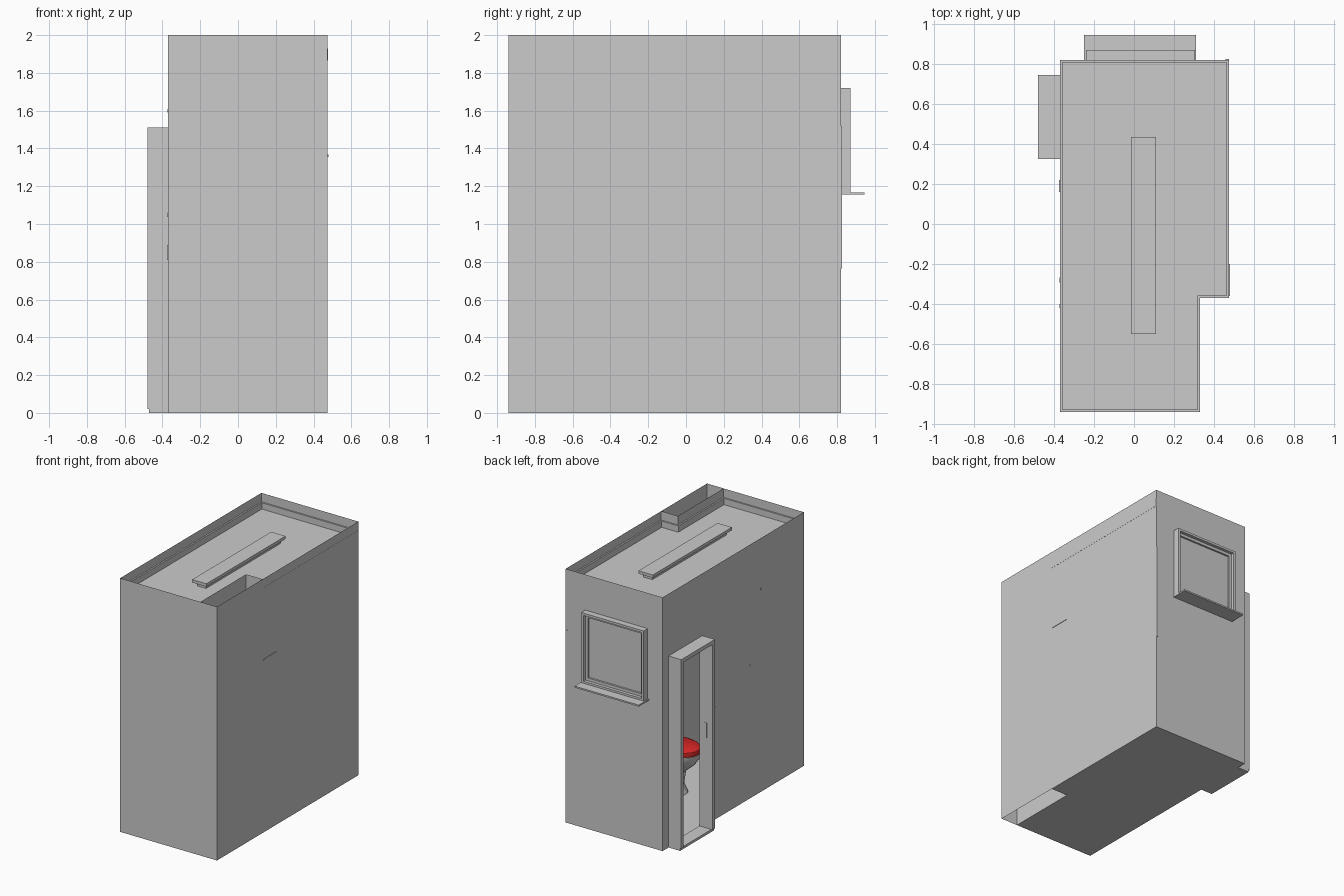
import bpy, bmesh, math

if "Cube" in bpy.data.objects:
    bpy.data.objects.remove(bpy.data.objects["Cube"])

X0, X1, Y0, Y1 = -0.37, 0.475, -0.94, 0.82   # outer shell
NX, NY = 0.33, -0.37                         # boxed-out corner
ROOM = [(X0, Y0), (NX, Y0), (NX, NY), (X1, NY), (X1, Y1), (X0, Y1)]


def finish(name, bm, smooth=False, recalc=True):
    if recalc:
        bmesh.ops.recalc_face_normals(bm, faces=bm.faces[:])
    me = bpy.data.meshes.new(name)
    bm.to_mesh(me)
    bm.free()
    ob = bpy.data.objects.new(name, me)
    bpy.context.collection.objects.link(ob)
    if smooth:
        bpy.ops.object.select_all(action='DESELECT')
        ob.select_set(True)
        bpy.context.view_layer.objects.active = ob
        bpy.ops.object.shade_smooth_by_angle(angle=math.radians(40))
    return ob


def box(name, x, y, z):
    bm = bmesh.new()
    bmesh.ops.create_cube(bm, size=1)
    for v in bm.verts:
        v.co = [r[0] + (c + 0.5) * (r[1] - r[0]) for c, r in zip(v.co, (x, y, z))]
    return finish(name, bm)


def strip(name, pts, z0, z1):
    """Thin upright wall along a line of floor points."""
    bm = bmesh.new()
    lo = [bm.verts.new((*p, z0)) for p in pts]
    hi = [bm.verts.new((*p, z1)) for p in pts]
    for i in range(len(pts) - 1):
        bm.faces.new((lo[i], lo[i + 1], hi[i + 1], hi[i]))
    return finish(name, bm, recalc=False)


def holed_wall(name, axis, at, u, v, hu, hv):
    """Thin wall in the plane axis=at with a rectangular hole."""
    bm = bmesh.new()

    def ring(a, b):
        out = []
        for p, q in ((a[0], b[0]), (a[1], b[0]), (a[1], b[1]), (a[0], b[1])):
            out.append(bm.verts.new((at, p, q) if axis == 'x' else (p, at, q)))
        return out
    o, i = ring(u, v), ring(hu, hv)
    for k in range(4):
        n = (k + 1) % 4
        f = (o[k], o[n], i[n], i[k])
        bm.faces.new(f[::-1])
    return finish(name, bm, recalc=False)


def frame(name, axis, d, u, v, t):
    """Four bars around a rectangle; d is the depth range along the axis."""
    parts = [(u, (v[1] - t, v[1])), (u, (v[0], v[0] + t)),
             ((u[0], u[0] + t), (v[0] + t, v[1] - t)),
             ((u[1] - t, u[1]), (v[0] + t, v[1] - t))]
    for n, (a, b) in zip(("top", "bottom", "side_a", "side_b"), parts):
        box(f"{name}_{n}", *((d, a, b) if axis == 'x' else (a, d, b)))


def slab(name, pts, z0, z1):
    bm = bmesh.new()
    f = bm.faces.new([bm.verts.new((*p, z0)) for p in pts])
    ext = bmesh.ops.extrude_face_region(bm, geom=[f])
    for g in ext["geom"]:
        if isinstance(g, bmesh.types.BMVert):
            g.co.z = z1
    return finish(name, bm)


def loft(name, rings, cy, n=24):
    """Stack of ellipses (cx, rx, ry, z), capped at both ends."""
    bm = bmesh.new()
    loops = []
    for cx, rx, ry, z in rings:
        loops.append([bm.verts.new((cx + rx * math.cos(2 * math.pi * k / n),
                                    cy + ry * math.sin(2 * math.pi * k / n), z))
                      for k in range(n)])
    for a, b in zip(loops, loops[1:]):
        for k in range(n):
            m = (k + 1) % n
            bm.faces.new((a[k], a[m], b[m], b[k]))
    bm.faces.new(loops[0][::-1])
    bm.faces.new(loops[-1])
    return finish(name, bm, smooth=True)


def tube(name, pts, r):
    cu = bpy.data.curves.new(name, 'CURVE')
    cu.dimensions = '3D'
    cu.bevel_depth, cu.bevel_resolution, cu.use_fill_caps = r, 2, True
    s = cu.splines.new('POLY')
    s.points.add(len(pts) - 1)
    for p, c in zip(s.points, pts):
        p.co = (*c, 1)
    ob = bpy.data.objects.new(name, cu)
    bpy.context.collection.objects.link(ob)
    return ob


# Outer walls, with door and window openings
strip("front_and_right_wall", [(X0, Y0), (X1, Y0), (X1, Y1)], 0, 2)
holed_wall("left_wall", 'x', X0, (Y0, Y1), (0, 2), (0.355, 0.715), (0.02, 1.48))
holed_wall("back_wall", 'y', Y1, (X0, X1), (0, 2), (-0.21, 0.275), (1.19, 1.69))
strip("boxed_corner_wall", [(NX, Y0), (NX, NY), (X1, NY)], 0, 2)

# Floor and ceiling follow the boxed-out corner
slab("floor", ROOM, 0, 0.012)
slab("ceiling", ROOM, 1.875, 1.88)

# Cornice around the ceiling edge
c = 0.012
for i, (x, y) in enumerate([((X0, X0 + c), (Y0, Y1)), ((NX - c, NX), (Y0, NY)),
                            ((X1 - c, X1 + 0.001), (NY, Y1)), ((X0, NX), (Y0, Y0 + c)),
                            ((NX - c, X1), (NY, NY + c)), ((X0, X1), (Y1 - c, Y1))]):
    box(f"cornice_{i + 1}", x, y, (1.865, 1.93))

# Ceiling light
box("light_base", (0.01, 0.085), (-0.52, 0.405), (1.86, 1.912))
box("light_panel", (-0.015, 0.11), (-0.55, 0.435), (1.912, 1.935))

# Window with inner sash, pane and sill
frame("window_frame", 'y', (0.82, 0.87), (-0.24, 0.305), (1.165, 1.72), 0.018)
frame("window_sash", 'y', (0.82, 0.845), (-0.222, 0.287), (1.183, 1.702), 0.022)
box("window_pane", (-0.21, 0.275), (0.825, 0.83), (1.19, 1.69))
box("window_sill", (-0.25, 0.31), (0.82, 0.945), (1.155, 1.167))

# Door surround
for n, y in (("left", (0.325, 0.355)), ("right", (0.715, 0.745))):
    box(f"door_jamb_{n}", (-0.48, -0.365), y, (0.02, 1.48))
box("door_head", (-0.48, -0.365), (0.325, 0.745), (1.48, 1.51))
box("door_threshold", (-0.47, -0.365), (0.325, 0.745), (0, 0.02))
box("strike_plate", (-0.43, -0.41), (0.355, 0.358), (0.73, 0.85))
box("light_switch", (-0.375, X0), (0.16, 0.22), (0.81, 0.89))

# Toilet against the right wall
TY = -0.05
loft("toilet_pedestal", [(0.17, 0.14, 0.09, 0.012), (0.17, 0.135, 0.085, 0.03),
                         (0.17, 0.11, 0.065, 0.08), (0.16, 0.12, 0.075, 0.2)], TY)
loft("toilet_bowl", [(0.16, 0.12, 0.075, 0.19), (0.13, 0.16, 0.11, 0.25),
                     (0.11, 0.18, 0.135, 0.31), (0.11, 0.185, 0.14, 0.345)], TY)
lid = loft("toilet_lid", [(0.11, 0.18, 0.135, 0.345), (0.11, 0.185, 0.14, 0.355),
                          (0.11, 0.18, 0.135, 0.38), (0.11, 0.15, 0.105, 0.395)], TY)
red = bpy.data.materials.new("red")
red.diffuse_color = (0.7, 0.02, 0.02, 1)
red.use_nodes = True
red.node_tree.nodes["Principled BSDF"].inputs["Base Color"].default_value = red.diffuse_color
lid.data.materials.append(red)
box("toilet_shelf", (0.24, 0.465), (TY - 0.1, TY + 0.1), (0.28, 0.35))
box("toilet_tank", (0.32, 0.465), (TY - 0.16, TY + 0.16), (0.35, 0.65))
box("toilet_tank_cover", (0.31, 0.468), (TY - 0.17, TY + 0.17), (0.65, 0.675))

# Washbasin and mirror in the back corner
loft("basin", [(0.34, 0.05, 0.05, 0.53), (0.31, 0.13, 0.15, 0.6), (0.3, 0.165, 0.2, 0.68),
               (0.3, 0.145, 0.18, 0.68), (0.31, 0.11, 0.13, 0.61), (0.33, 0.03, 0.03, 0.57)], 0.58)
loft("basin_pedestal", [(0.36, 0.07, 0.08, 0.012), (0.36, 0.045, 0.05, 0.1),
                        (0.35, 0.05, 0.055, 0.56)], 0.58)
tube("basin_tap", [(0.44, 0.58, 0.66), (0.44, 0.58, 0.75), (0.42, 0.58, 0.77), (0.35, 0.58, 0.75)], 0.01)
box("mirror", (0.458, 0.474), (0.38, 0.825), (0.765, 1.52))

# Shower fittings, wall shelf and drain
tube("shower_pipe", [(-0.372, -0.41, 1.6), (-0.31, -0.41, 1.6), (-0.28, -0.41, 1.57)], 0.01)
loft("shower_head", [(-0.28, 0.035, 0.035, 1.54), (-0.28, 0.035, 0.035, 1.55),
                     (-0.28, 0.012, 0.012, 1.575)], -0.41, 16)
tube("shower_valve", [(-0.372, -0.28, 1.05), (-0.33, -0.28, 1.05)], 0.012)
box("wall_shelf", (0.38, 0.479), (-0.36, -0.2), (1.355, 1.367))
box("floor_drain", (-0.225, -0.155), (-0.635, -0.565), (0.0, 0.015))
